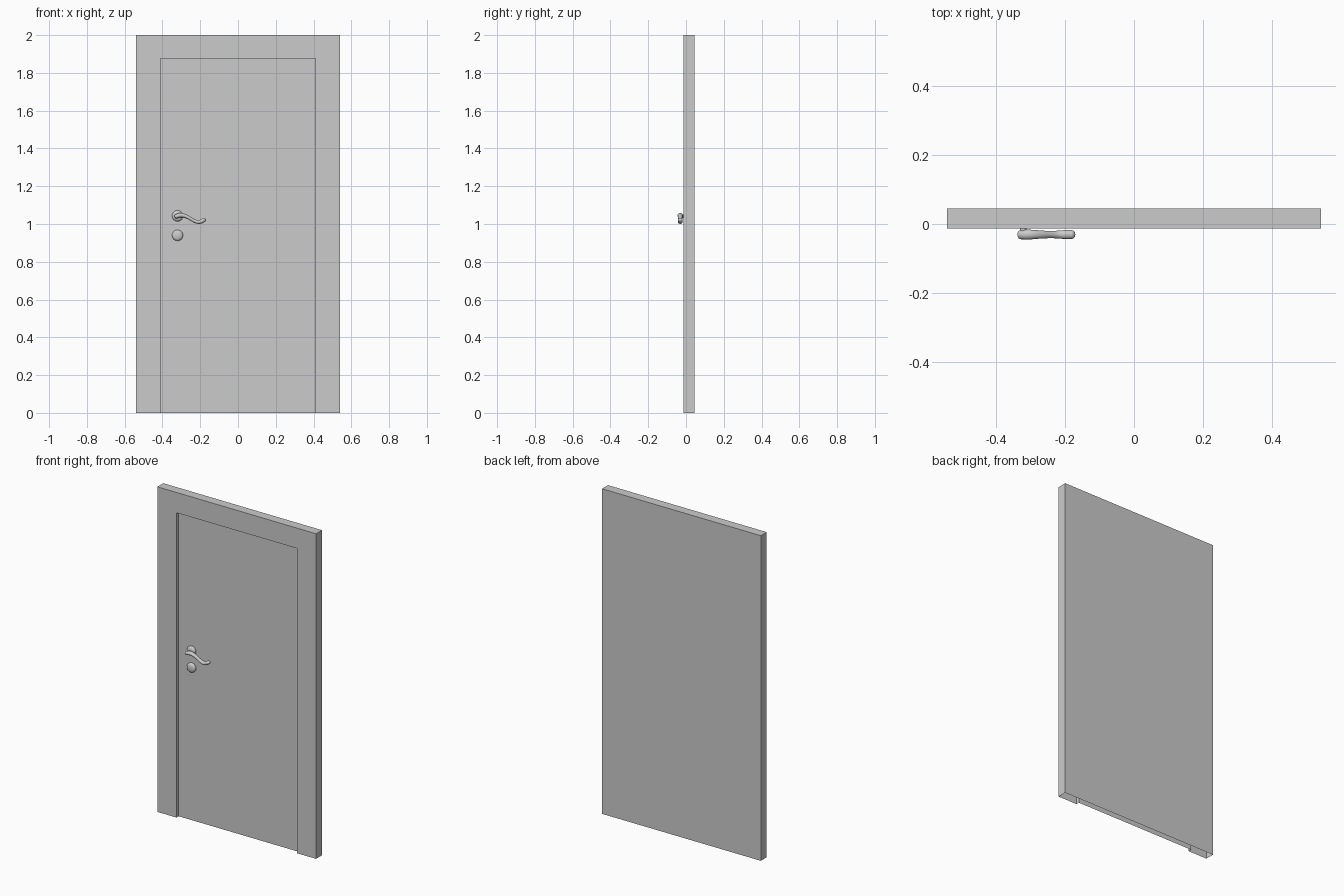
import bpy, bmesh, math

if "Cube" in bpy.data.objects:
    bpy.data.objects.remove(bpy.data.objects["Cube"])

FRONT, BACK, PANEL = -0.013, 0.0445, 0.008
HANDLE_X = -0.32


def u_loop(bm, half_width, height, y, base=0.0):
    """Upside-down U of four vertices: one outline of the door frame."""
    pts = [(-half_width, base), (-half_width, height), (half_width, height), (half_width, base)]
    return [bm.verts.new((x, y, z)) for x, z in pts]


def mesh_object(name, bm):
    bmesh.ops.recalc_face_normals(bm, faces=bm.faces)
    mesh = bpy.data.meshes.new(name)
    bm.to_mesh(mesh)
    bm.free()
    obj = bpy.data.objects.new(name, mesh)
    bpy.context.collection.objects.link(obj)
    return obj


# Frame and recessed door leaf: one shell, open underneath
bm = bmesh.new()
loops = [u_loop(bm, 0.54, 2.0, BACK), u_loop(bm, 0.54, 2.0, FRONT),
         u_loop(bm, 0.41, 1.875, FRONT), u_loop(bm, 0.41, 1.875, PANEL)]
for a, b in zip(loops, loops[1:]):
    for i in range(3):
        bm.faces.new((a[i], a[i + 1], b[i + 1], b[i]))
bm.faces.new(loops[0])
bm.faces.new(loops[-1])
mesh_object("door_and_frame", bm)


def turned(name, x, z, profile, steps=32):
    """Revolve (radius, y) points around an axis along y."""
    bm = bmesh.new()
    verts = [bm.verts.new((r, y, 0)) for r, y in profile]
    edges = [bm.edges.new(p) for p in zip(verts, verts[1:])]
    bmesh.ops.spin(bm, geom=verts + edges, cent=(0, 0, 0), axis=(0, 1, 0),
                   angle=math.tau, steps=steps)
    bmesh.ops.remove_doubles(bm, verts=bm.verts, dist=1e-5)
    obj = mesh_object(name, bm)
    obj.location = (x, 0, z)
    bpy.ops.object.select_all(action='DESELECT')
    obj.select_set(True)
    bpy.context.view_layer.objects.active = obj
    bpy.ops.object.shade_smooth_by_angle(angle=math.radians(40))


# Round plates and the neck that carries the lever
plate = [(0.029, PANEL), (0.029, 0.001), (0.026, -0.004), (0.018, -0.008), (0, -0.009)]
turned("handle_plate", HANDLE_X, 1.043, plate)
turned("lock_plate", HANDLE_X, 0.94, plate)
turned("handle_neck", HANDLE_X, 1.041, [(0.010, -0.005), (0.009, -0.018), (0.009, -0.03)], 20)

# S-shaped lever, waisted in the middle with rounded ends: x, z, radius
path = [(-0.335, 1.036, 0.0), (-0.335, 1.036, 0.9), (-0.326, 1.041, 1.1), (-0.300, 1.050, 1.1),
        (-0.262, 1.036, 0.80), (-0.225, 1.010, 0.78), (-0.198, 1.010, 1.0),
        (-0.180, 1.022, 1.0), (-0.173, 1.027, 0.85), (-0.172, 1.028, 0.0)]
curve = bpy.data.curves.new("lever", 'CURVE')
curve.dimensions = '3D'
curve.bevel_depth = 0.0112
curve.bevel_resolution = 6
curve.use_fill_caps = True
spline = curve.splines.new('NURBS')
spline.points.add(len(path) - 1)
for p, (x, z, r) in zip(spline.points, path):
    p.co = (x, 0, z, 1)
    p.radius = r
spline.order_u = 4
spline.use_endpoint_u = True
spline.resolution_u = 8
lever = bpy.data.objects.new("lever", curve)
lever.location.y = -0.0305
lever.scale.y = 1.18
bpy.context.collection.objects.link(lever)
